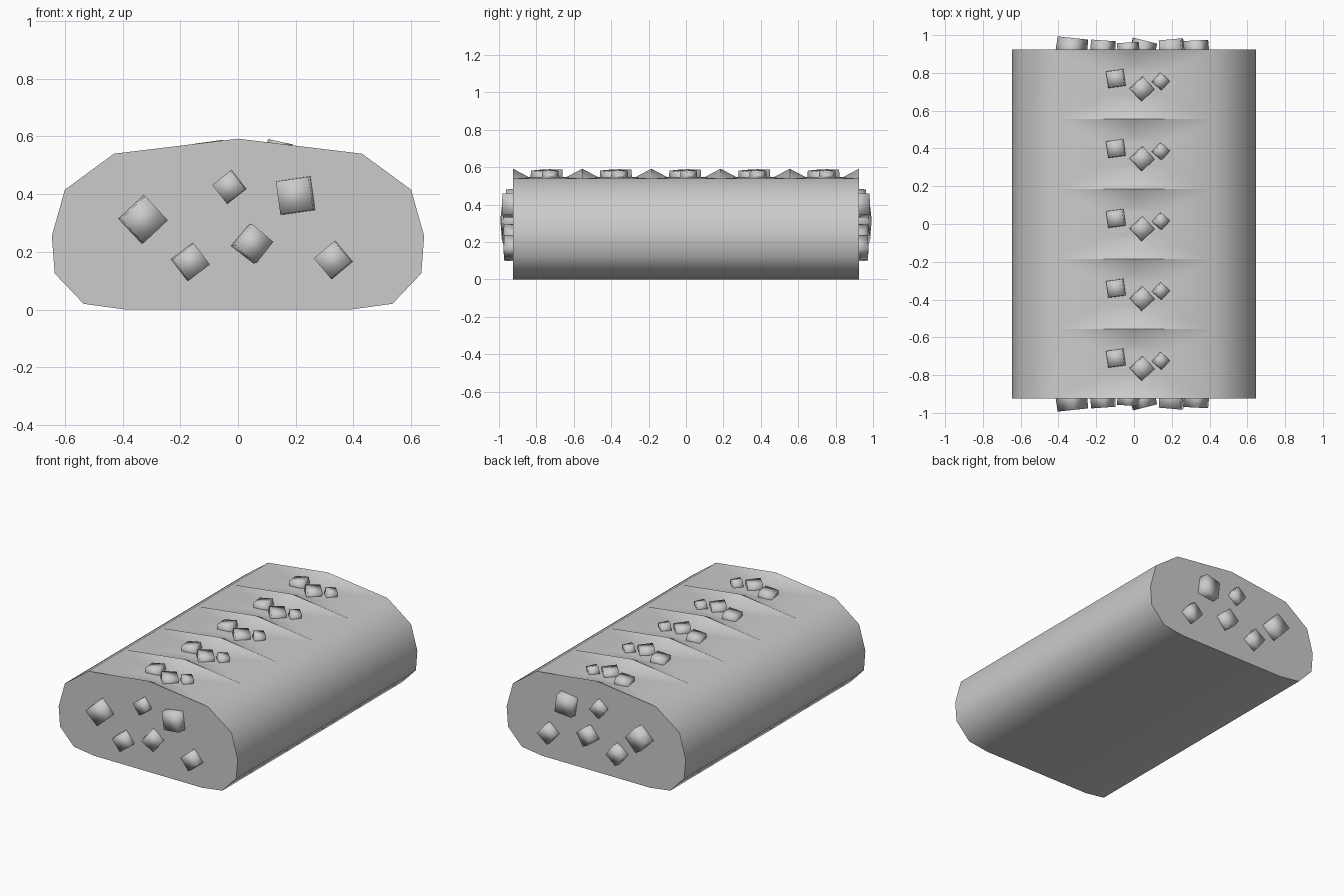
import bpy
import bmesh
from math import radians
from mathutils import Matrix, Vector

if "Cube" in bpy.data.objects:
    bpy.data.objects.remove(bpy.data.objects["Cube"])

grey = bpy.data.materials.new("plain_grey")
grey.use_nodes = True
grey.diffuse_color = (0.6, 0.6, 0.6, 1)
grey.node_tree.nodes["Principled BSDF"].inputs["Base Color"].default_value = (0.6, 0.6, 0.6, 1)

END, CELLS = 0.925, 5
STEP = 2 * END / CELLS
RIM_Z = 0.547


def finish(bm, name, angle):
    bmesh.ops.recalc_face_normals(bm, faces=bm.faces)
    mesh = bpy.data.meshes.new(name)
    bm.to_mesh(mesh)
    bm.free()
    mesh.materials.append(grey)
    ob = bpy.data.objects.new(name, mesh)
    bpy.context.collection.objects.link(ob)
    bpy.ops.object.select_all(action="DESELECT")
    ob.select_set(True)
    bpy.context.view_layer.objects.active = ob
    bpy.ops.object.shade_smooth_by_angle(angle=radians(angle))
    return ob


# Loaf: half outline mirrored to a full ring, repeated along y
half = [(0.43, 0.54), (0.6, 0.415), (0.645, 0.255), (0.635, 0.125), (0.535, 0.02), (0.39, 0)]
outline = [(0, 0.592)] + half + [(-x, z) for x, z in reversed(half)]
n = len(outline)
bm = bmesh.new()
rings = [[bm.verts.new((x, -END + i * STEP, z)) for x, z in outline] for i in range(CELLS + 1)]
bm.faces.new(rings[0])
bm.faces.new(rings[-1])
for a, b in zip(rings, rings[1:]):
    for k in range(1, n - 1):
        bm.faces.new((a[k], a[k + 1], b[k + 1], b[k]))

# Roof cells: each dips to a sunken eight-sided opening
rim_shape = [(0.19, 0), (0.16, 0.06), (0, 0.1), (-0.16, 0.06),
             (-0.19, 0), (-0.16, -0.06), (0, -0.1), (0.16, -0.06)]
for i, (a, b) in enumerate(zip(rings, rings[1:])):
    cy = -END + (i + 0.5) * STEP
    rim = [bm.verts.new((x, cy + y, RIM_Z)) for x, y in rim_shape]
    bm.faces.new(rim)
    for ring, corner, side, diag, mid in ((b, 1, 0, 1, 2), (b, n - 1, 4, 3, 2),
                                          (a, n - 1, 4, 5, 6), (a, 1, 0, 7, 6)):
        bm.faces.new((ring[corner], rim[side], rim[diag]))
        bm.faces.new((ring[corner], rim[diag], rim[mid]))
        bm.faces.new((ring[corner], rim[mid], ring[0]))
    for corner, side in ((1, 0), (n - 1, 4)):
        bm.faces.new((a[corner], b[corner], rim[side]))
finish(bm, "loaf", 50)


def add_chunk(bm, size, depth, place):
    """A slightly tapered cube whose outer face points along local z."""
    verts = bmesh.ops.create_cube(bm, size=1)["verts"]
    for v in verts:
        s = size * (0.94 if v.co.z > 0 else 1)
        v.co = place @ Vector((v.co.x * s, v.co.y * s, v.co.z * depth))


# Filling chunks on the ends: x, z, size, turn, tilt, reach
end_chunks = [(-0.33, 0.312, 0.122, 43, 6, 0.06), (-0.165, 0.165, 0.098, 37, 4, 0.047),
              (-0.03, 0.425, 0.086, 38, -4, 0.036), (0.047, 0.228, 0.1, -39, 14, 0.047),
              (0.2, 0.395, 0.122, 8, -5, 0.053), (0.33, 0.172, 0.098, 40, -3, 0.047)]
for name, sign in (("front_filling", 1), ("back_filling", -1)):
    bm = bmesh.new()
    for x, z, size, turn, tilt, reach in end_chunks:
        place = (Matrix.Diagonal((1, sign, 1, 1)) @ Matrix.Translation((x, -END, z))
                 @ Matrix.Rotation(radians(90), 4, "X") @ Matrix.Rotation(radians(tilt), 4, "Y")
                 @ Matrix.Rotation(radians(turn), 4, "Z"))
        add_chunk(bm, size, 2 * reach, place)
    finish(bm, name, 180)

# Filling chunks in the roof openings: x, y, size, turn, tilt
top_chunks = [(-0.095, 0.03, 0.092, 8, -8), (0.042, -0.025, 0.096, 43, 6), (0.14, 0.015, 0.066, 48, 12)]
for i in range(CELLS):
    bm = bmesh.new()
    for x, y, size, turn, tilt in top_chunks:
        place = (Matrix.Translation((x, -END + (i + 0.5) * STEP + y, RIM_Z))
                 @ Matrix.Rotation(radians(tilt), 4, "Y") @ Matrix.Rotation(radians(turn), 4, "Z"))
        add_chunk(bm, size, 0.07, place)
    finish(bm, "top_filling_" + str(i + 1), 180)
